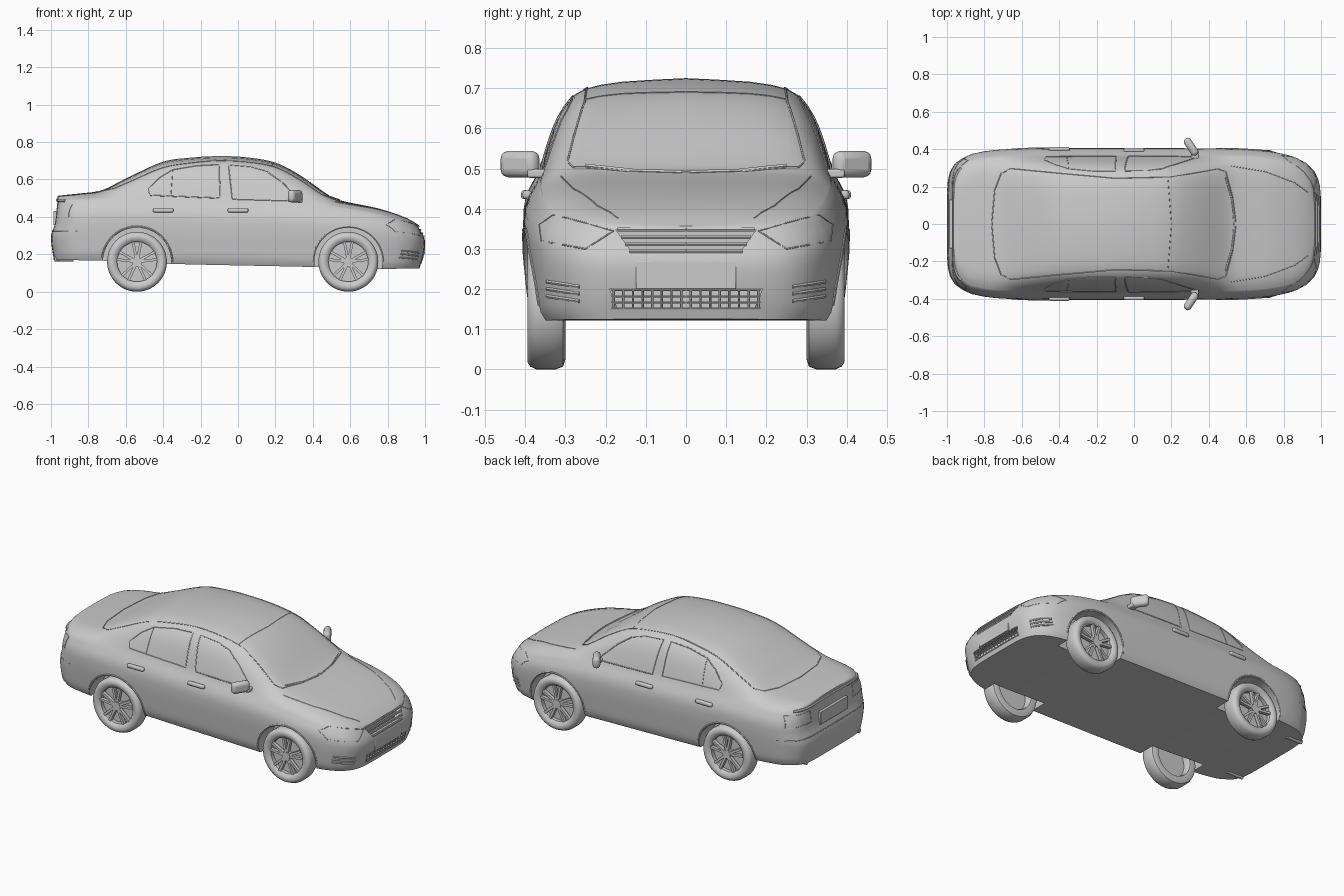
import bpy, bmesh, math
from mathutils import Vector, Matrix
from mathutils.bvhtree import BVHTree

cube = bpy.data.objects.get("Cube")
if cube:
    bpy.data.objects.remove(cube, do_unlink=True)

paint = bpy.data.materials.new("plain_grey")
paint.use_nodes = True
paint.diffuse_color = (0.6, 0.6, 0.6, 1)
paint.node_tree.nodes["Principled BSDF"].inputs["Base Color"].default_value = (0.6, 0.6, 0.6, 1)
parts = []


def curve(keys, t):
    """Smooth interpolation through (position, value) keys."""
    last = len(keys) - 1
    t = min(max(t, keys[0][0]), keys[last][0])
    i = next(k for k in range(last) if t <= keys[k + 1][0])

    def slope(k):
        a, b = keys[max(k - 1, 0)], keys[min(k + 1, last)]
        return (b[1] - a[1]) / (b[0] - a[0])
    (x0, v0), (x1, v1) = keys[i], keys[i + 1]
    d = x1 - x0
    u = (t - x0) / d
    return (v0 * (1 + 2 * u) * (1 - u) ** 2 + v1 * u * u * (3 - 2 * u)
            + d * slope(i) * u * (1 - u) ** 2 - d * slope(i + 1) * u * u * (1 - u))


def make(name, bm, mirror=True, bevel=0):
    bmesh.ops.recalc_face_normals(bm, faces=bm.faces)
    mesh = bpy.data.meshes.new(name)
    bm.to_mesh(mesh)
    obj = bpy.data.objects.new(name, mesh)
    bpy.context.collection.objects.link(obj)
    mesh.materials.append(paint)
    if bevel:
        mod = obj.modifiers.new("round", "BEVEL")
        mod.width, mod.segments = bevel, 3
    if mirror:
        mod = obj.modifiers.new("mirror", "MIRROR")
        mod.use_axis = (False, True, False)
    parts.append(obj)
    return obj


def box(bm, centre, size, turn=0):
    m = Matrix.Translation(centre) @ Matrix.Rotation(turn, 4, "Z") @ Matrix.Diagonal((*size, 1))
    bmesh.ops.create_cube(bm, size=1, matrix=m)


def cylinder(bm, centre, radius, depth, axis, segments=40):
    turn = Matrix.Rotation(math.pi / 2, 4, axis)
    bmesh.ops.create_cone(bm, cap_ends=True, segments=segments, radius1=radius, radius2=radius,
                          depth=depth, matrix=Matrix.Translation(centre) @ turn)


# Body shell: cross-sections along the length, half of it, then mirrored
TOP = [(-1, .5), (-.965, .512), (-.85, .525), (-.73, .542), (-.6, .605), (-.4, .695), (-.25, .717),
       (-.1, .725), (.05, .718), (.2, .69), (.32, .63), (.5, .507), (.56, .485), (.75, .445),
       (.9, .395), (.96, .36), (1, .33)]
SHOULDER = [(-1, .485), (-.6, .5), (0, .485), (.4, .465), (.7, .425), (.9, .375), (1, .345)]
FLOOR = [(-1, .17), (-.7, .165), (-.4, .15), (.4, .132), (.7, .122), (1, .125)]
WALL = [(0, .92), (.08, .955), (.3, .98), (.6, 1), (.8, .985), (1, .9)]
NOSE = [(0, .97), (.3, .99), (.65, 1), (.85, .985), (1, .965)]
TAIL = [(0, .985), (.4, 1), (.6, .98), (1, .965)]
ROOF_Y = [(0, 1), (.2, .95), (.4, .89), (.55, .82), (.7, .71), (.85, .45), (1, 0)]
ROOF_Z = [(0, 0), (.2, .27), (.4, .53), (.55, .72), (.7, .875), (.85, .96), (1, 1)]
HALF = .405
F_N, R_N = 5, 6.5
stations = [(-(1 - q ** R_N) ** (1 / R_N), q) for q in [k / 10 for k in range(10)]]
for k in range(75):
    x = -.88 + 1.73 * k / 74
    n = F_N if x > 0 else R_N
    stations.append((x, (1 - abs(x) ** n) ** (1 / n)))
stations += [((1 - q ** F_N) ** (1 / F_N), q) for q in [.87] + [k / 10 for k in range(8, -1, -1)]]

shell = bmesh.new()
columns = []
for x0, q in stations:
    ends = NOSE if x0 > 0 else TAIL
    low, mid = curve(FLOOR, x0), curve(SHOULDER, x0)

    def along(f):
        return x0 * (1 - (1 - curve(ends, f)) * abs(x0) ** 8)
    pts = [(along(0), 0, low)]
    for k in range(15):
        f = k / 14
        pts.append((along(f), q * HALF * curve(WALL, f), low + f * (mid - low)))
    xt = along(1)
    high = curve(TOP, xt)
    for k in range(1, 15):
        s = k / 14
        pts.append((xt, q * HALF * .9 * curve(ROOF_Y, s), mid + (high - mid) * curve(ROOF_Z, s)))
    columns.append([shell.verts.new(p) for p in pts])
for a, b in zip(columns, columns[1:]):
    for k in range(len(a) - 1):
        shell.faces.new((a[k], a[k + 1], b[k + 1], b[k]))
bmesh.ops.remove_doubles(shell, verts=shell.verts, dist=1e-5)
body = make("body", shell)
surface = BVHTree.FromBMesh(shell)

# Wheel wells and grille openings cut from the body
WHEELS = {"rear": -.54, "front": .59}
cut = bmesh.new()
for x in WHEELS.values():
    for side in (-1, 1):
        cylinder(cut, (x, side * .385, .16), .182, .23, "X", 56)
for outline in ([(.135, .292), (.175, .348)], [(.17, .152), (.19, .2)]):
    (y0, z0), (y1, z1) = outline
    loops = [[cut.verts.new((x, y, z)) for y, z in ((-y0, z0), (y0, z0), (y1, z1), (-y1, z1))]
             for x in (.945, 1.1)]
    cut.faces.new(loops[0])
    cut.faces.new(loops[1])
    for k in range(4):
        j = (k + 1) % 4
        cut.faces.new((loops[0][k], loops[0][j], loops[1][j], loops[1][k]))
cutter = make("opening_cutter", cut, mirror=False)
cutter.hide_render = True
parts.remove(cutter)
mod = body.modifiers.new("openings", "BOOLEAN")
mod.operation, mod.object = "DIFFERENCE", cutter
bpy.context.view_layer.objects.active = body
for name in [m.name for m in body.modifiers]:
    bpy.ops.object.modifier_apply(modifier=name)
bpy.data.objects.remove(cutter, do_unlink=True)

# Trim: thin rods laid on the body, drawn from one direction
CAST = {
    "side": lambda a, b: ((a, 1, b), (0, -1, 0)),
    "top": lambda a, b: ((a, max(b, .001), 2), (0, 0, -1)),
    "nose": lambda a, b: ((2, max(a, .001), b), (-1, 0, 0)),
    "tail": lambda a, b: ((-2, max(a, .001), b), (1, 0, 0)),
}


def trim(name, paths, view, radius=.003, closed=False):
    data = bpy.data.curves.new(name, "CURVE")
    data.dimensions, data.bevel_depth, data.bevel_resolution = "3D", radius, 1
    data.use_fill_caps = True
    for path in paths:
        path = path + path[:1] if closed else path
        flat = [path[0]]
        for (a, b), (c, d) in zip(path, path[1:]):
            steps = max(1, round(math.hypot(c - a, d - b) / .025))
            flat += [(a + (c - a) * k / steps, b + (d - b) * k / steps) for k in range(1, steps + 1)]
        hits = [surface.ray_cast(*map(Vector, CAST[view](a, b)))[0] for a, b in flat]
        hits = [h for h in hits if h]
        for side in (1, -1):
            spline = data.splines.new("POLY")
            spline.points.add(len(hits) - 1)
            for p, h in zip(spline.points, hits):
                p.co = (h.x, h.y * side, h.z, 1)
    obj = bpy.data.objects.new(name, data)
    bpy.context.collection.objects.link(obj)
    data.materials.append(paint)
    bpy.ops.object.select_all(action="DESELECT")
    obj.select_set(True)
    bpy.context.view_layer.objects.active = obj
    bpy.ops.object.convert(target="MESH")
    parts.append(bpy.context.view_layer.objects.active)


trim("side_window_frames", [
    [(-.47, .515), (-.48, .55), (-.42, .61), (-.35, .652), (-.22, .674), (-.1, .68), (-.095, .5)],
    [(-.03, .495), (-.05, .678), (.07, .668), (.15, .645), (.23, .59), (.32, .505), (.31, .485)]],
    "side", closed=True)
trim("quarter_window_bar", [[(-.36, .507), (-.35, .65)]], "side", .002)
trim("roof_rails", [[(-.76, 0), (-.745, .18), (-.71, .27), (-.66, .297), (-.4, .272), (-.1, .245),
                     (.2, .252), (.45, .295), (.49, .28), (.525, .15), (.535, 0)]], "top")
trim("windscreen_header", [[(.2, 0), (.18, .25)]], "top", .002)
trim("wipers", [[(.54, .01), (.525, .13), (.49, .25)]], "top", .006)
trim("bonnet_seams", [[(.52, .31), (.7, .28), (.86, .22), (.93, .17)]], "top", .002)
trim("headlight_rims", [[(.18, .345), (.25, .365), (.33, .385), (.365, .36), (.36, .32), (.25, .30)]],
     "nose", .002, True)
trim("grille_slats", [[(0, z), (y, z)] for y, z in ((.14, .295), (.15, .312), (.16, .33), (.17, .348))],
     "nose", .006)
trim("lower_grille_bars", [[(0, z), (.185, z)] for z in (.152, .167, .182, .198)], "nose", .003)
trim("lower_grille_ribs", [[(.012 + .024 * k, .152), (.012 + .024 * k, .198)] for k in range(8)],
     "nose", .003)
trim("fog_light_slats", [[(.265, z), (.345, z + .012)] for z in (.17, .188, .206)], "nose", .005)
trim("wheel_arch_lips", [[(x + .188 * math.cos(a), .16 + .188 * math.sin(a))
                          for a in [math.pi * k / 24 for k in range(25)]]
                         for x in WHEELS.values()], "side", .005)
trim("bumper_seam", [[(0, .325), (.375, .325)]], "tail", .003)
trim("boot_lip", [[(0, .492), (.3, .485)]], "tail", .008)
trim("tail_light_rims", [[(.2, .4), (.2, .465), (.34, .465), (.35, .4)]], "tail", .002, True)

# Number plates
bm = bmesh.new()
box(bm, (.991, 0, .235), (.018, .25, .07))
make("front_plate", bm, False, .003)
bm = bmesh.new()
box(bm, (-.977, 0, .395), (.02, .26, .075))
make("rear_plate", bm, False, .003)

# Door handles, mirrors and exhaust pipes
bm = bmesh.new()
for x in (-.4, 0):
    h = surface.ray_cast(Vector((x, 1, .435)), Vector((0, -1, 0)))[0]
    box(bm, (x, h.y + .004, .435), (.11, .022, .022))
make("door_handles", bm, bevel=.008)
bm = bmesh.new()
box(bm, (.305, .413, .511), (.042, .105, .066), math.radians(33))
make("wing_mirrors", bm, bevel=.019)
bm = bmesh.new()
box(bm, (.325, .37, .488), (.04, .05, .022))
make("mirror_brackets", bm, bevel=.006)
bm = bmesh.new()
cylinder(bm, (-.93, .25, .174), .013, .1, "Y", 16)
make("exhaust_pipes", bm)

# Wheels: turned tyre, dished disc, five pairs of spokes and a hub
TYRE = [(.114, .388), (.128, .395), (.143, .394), (.153, .387), (.16, .372), (.16, .325), (.153, .306),
        (.135, .3), (.112, .303), (.106, .312), (.106, .38)]
for place, x in WHEELS.items():
    bm = bmesh.new()
    rings = []
    for k in range(48):
        a = math.tau * k / 48
        rings.append([bm.verts.new((x + r * math.cos(a), y, .16 + r * math.sin(a))) for r, y in TYRE])
    for k in range(48):
        a, b = rings[k], rings[(k + 1) % 48]
        for j in range(len(TYRE)):
            i = (j + 1) % len(TYRE)
            bm.faces.new((a[j], a[i], b[i], b[j]))
    make(place + "_tyres", bm)
    bm = bmesh.new()
    cylinder(bm, (x, .352, .16), .107, .01, "X", 48)
    cylinder(bm, (x, .372, .16), .026, .032, "X", 24)
    for k in range(5):
        for lean in (-.2, .2):
            m = (Matrix.Translation((x, .376, .16)) @ Matrix.Rotation(math.tau * k / 5 + lean, 4, "Y")
                 @ Matrix.Translation((0, 0, .063)) @ Matrix.Diagonal((.014, .02, .09, 1)))
            bmesh.ops.create_cube(bm, size=1, matrix=m)
    make(place + "_rims", bm)

# Smooth shading with crisp edges
bpy.ops.object.select_all(action="DESELECT")
for obj in parts:
    obj.select_set(True)
bpy.context.view_layer.objects.active = body
bpy.ops.object.shade_smooth_by_angle(angle=math.radians(35))
